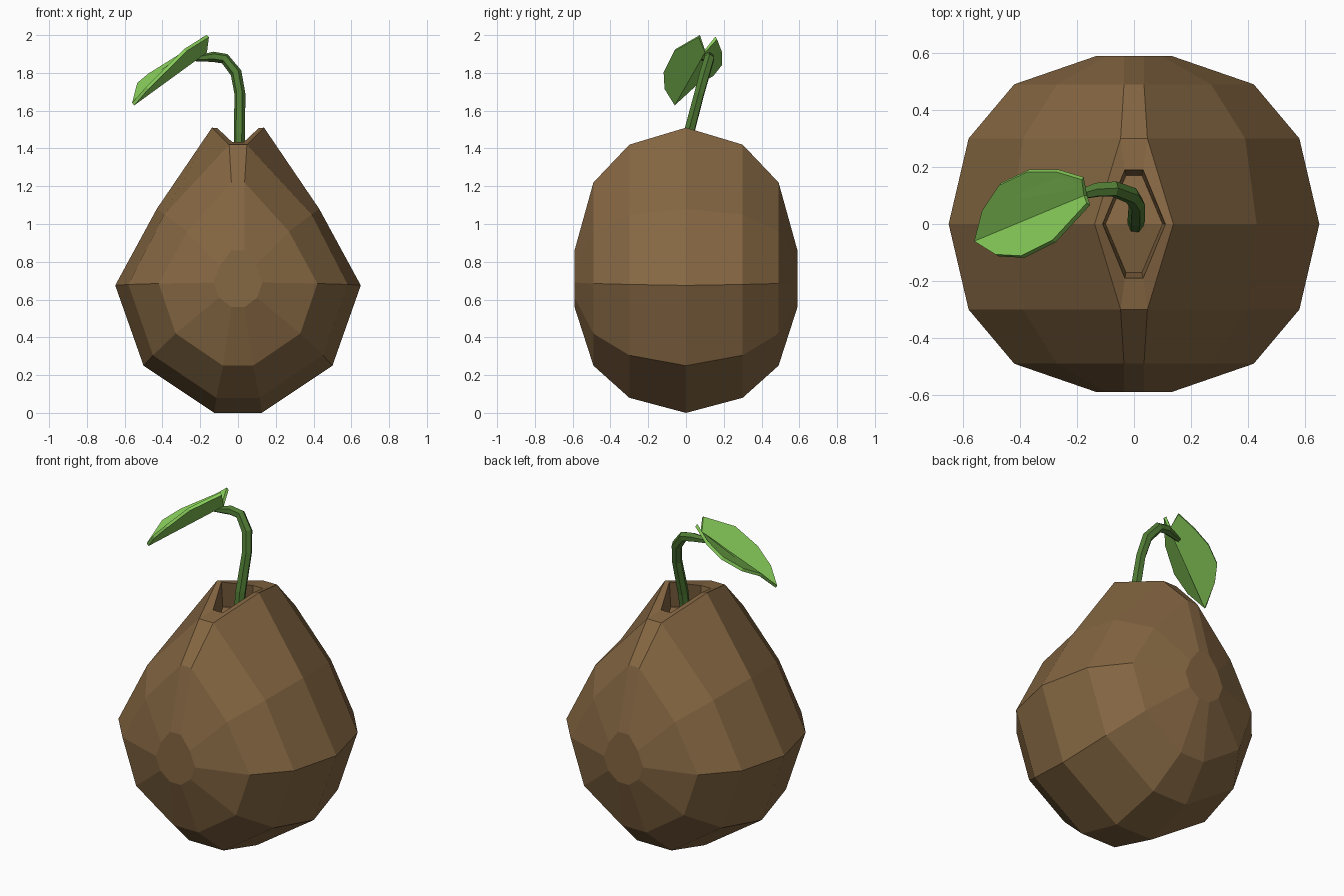
import bpy, bmesh
from mathutils import Vector

if "Cube" in bpy.data.objects:
    bpy.data.objects.remove(bpy.data.objects["Cube"])


def material(name, color):
    m = bpy.data.materials.new(name)
    m.diffuse_color = (*color, 1)
    m.use_nodes = True
    m.node_tree.nodes["Principled BSDF"].inputs["Base Color"].default_value = m.diffuse_color
    return m


def make_object(name, bm, mat):
    bmesh.ops.recalc_face_normals(bm, faces=bm.faces)
    me = bpy.data.meshes.new(name)
    bm.to_mesh(me)
    bm.free()
    me.materials.append(mat)
    ob = bpy.data.objects.new(name, me)
    bpy.context.collection.objects.link(ob)
    return ob


def bridge(bm, a, b, skip=()):
    n = len(a)
    for i in range(n):
        if i not in skip:
            bm.faces.new((a[i], a[(i + 1) % n], b[(i + 1) % n], b[i]))


brown = material("brown_skin", (0.235, 0.135, 0.055))
dark_green = material("stem_green", (0.08, 0.20, 0.035))
light_green = material("leaf_green", (0.24, 0.60, 0.10))

# Fruit: half outlines (x, z) bottom to top, stacked from the middle to the cap
outlines = [
    (0.00, [(.125, 0), (.50, .25), (.65, .675), (.43, 1.08), (.138, 1.51)]),
    (0.30, [(.115, .08), (.45, .305), (.58, .68), (.39, 1.05), (.047, 1.42)]),
    (0.49, [(.08, .25), (.33, .42), (.42, .685), (.27, .96), (.035, 1.22)]),
    (0.59, [(.035, .56), (.10, .61), (.13, .69), (.095, .78), (.035, .86)]),
]
bm = bmesh.new()


def ring(y, half):
    pts = half + [(-x, z) for x, z in reversed(half)]
    return [bm.verts.new((x, y, z)) for x, z in pts]


middle = ring(*outlines[0])
sides = {}
for s in (-1, 1):
    previous = middle
    for k, (y, half) in enumerate(outlines[1:]):
        current = ring(s * y, half)
        bridge(bm, previous, current, skip=(4,) if k == 0 else ())
        if k == 0:
            sides[s] = current
        previous = current
    bm.faces.new(previous)


# Hollow at the top: rim, walls and floor
def hollow_loop(xm, xe, ye, zm, ze):
    return [bm.verts.new(p) for p in (
        (xm, 0, zm), (xe, ye, ze), (-xe, ye, ze),
        (-xm, 0, zm), (-xe, -ye, ze), (xe, -ye, ze))]


outer = [middle[4], sides[1][4], sides[1][5], middle[5], sides[-1][5], sides[-1][4]]
rim = hollow_loop(.11, .032, .19, 1.508, 1.435)
floor = hollow_loop(.10, .028, .17, 1.36, 1.32)
bridge(bm, outer, rim)
bridge(bm, rim, floor)
bm.faces.new((floor[0], floor[1], floor[2], floor[3]))
bm.faces.new((floor[3], floor[4], floor[5], floor[0]))
make_object("fruit_body", bm, brown)

# Stem: six-sided tube along a bent path
path = [(.005, -.01, 1.30), (.008, .015, 1.48), (.01, .07, 1.69), (-.01, .10, 1.80),
        (-.07, .123, 1.875), (-.13, .12, 1.885), (-.24, .09, 1.875)]
curve = bpy.data.curves.new("stem_path", "CURVE")
curve.dimensions = "3D"
curve.bevel_depth = .032
curve.bevel_resolution = 1
curve.use_fill_caps = True
spline = curve.splines.new("POLY")
spline.points.add(len(path) - 1)
radii = (.85, .95, .9, .95, .9, .85, .4)
for p, co, r in zip(spline.points, path, radii):
    p.co = (*co, 1)
    p.radius = r
spline.use_smooth = False
curve.materials.append(dark_green)
bpy.context.collection.objects.link(bpy.data.objects.new("stem", curve))

# Leaf: two halves folded along the midrib, slightly thickened
base, tip = (-.17, .10, 1.915), (-.555, -.06, 1.635)
front_edge = [(-.48, -.11, 1.72), (-.39, -.115, 1.81), (-.28, -.06, 1.92), (-.16, .07, 1.995)]
back_edge = [(-.53, .05, 1.74), (-.47, .14, 1.79), (-.37, .187, 1.85),
             (-.27, .187, 1.915), (-.18, .16, 1.985)]
bm = bmesh.new()
b, t = bm.verts.new(base), bm.verts.new(tip)
bm.faces.new([b, t] + [bm.verts.new(p) for p in front_edge])
bm.faces.new([t, b] + [bm.verts.new(p) for p in reversed(back_edge)])
leaf = make_object("leaf", bm, light_green)
solid = leaf.modifiers.new("thickness", "SOLIDIFY")
solid.thickness = .018
solid.offset = 0
